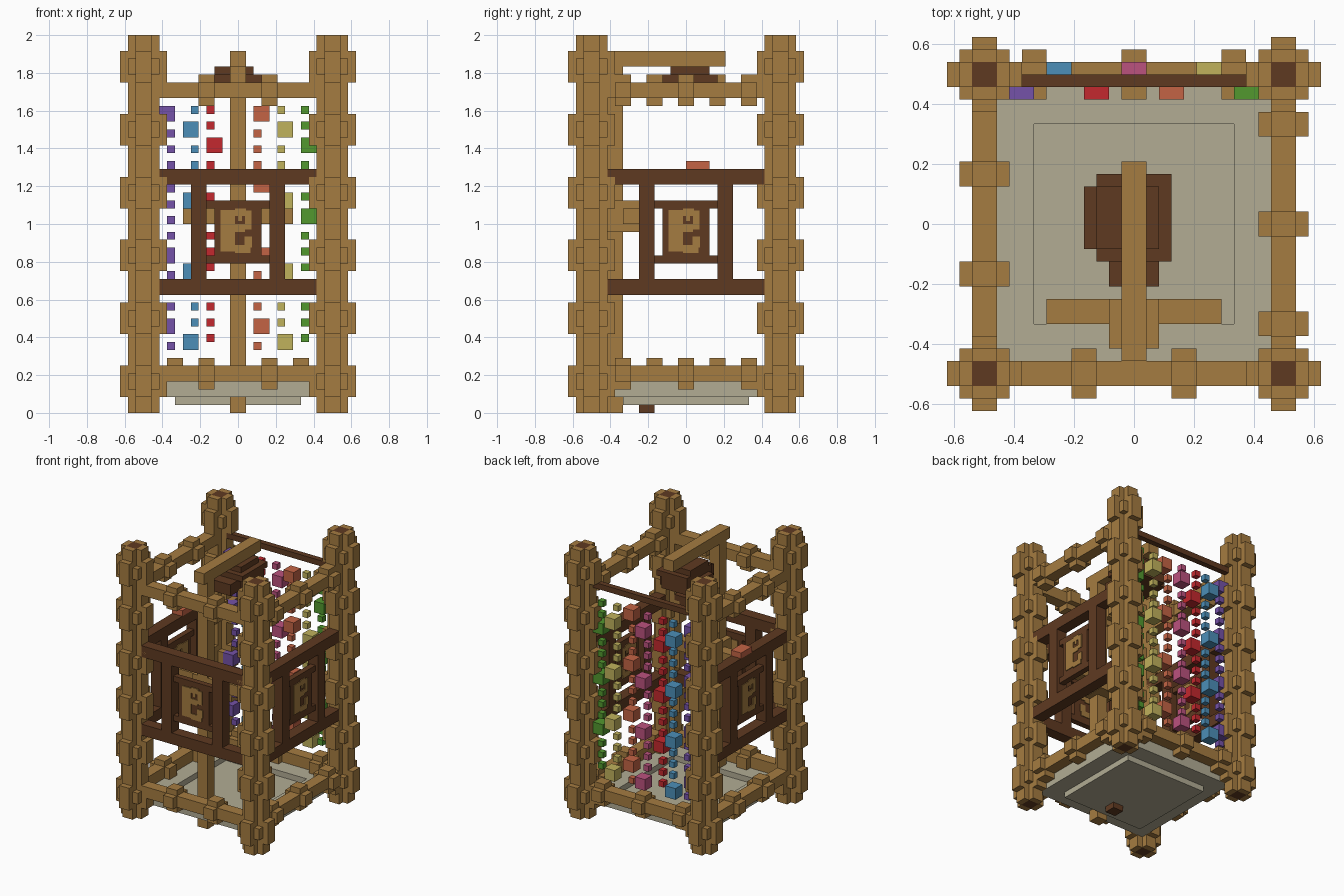
import bpy, bmesh, math
from mathutils import Matrix, Vector

cube = bpy.data.objects.get("Cube")
if cube:
    bpy.data.objects.remove(cube, do_unlink=True)

UNIT = 1 / 24  # one block


def material(name, hex_code):
    rgb = [int(hex_code[i:i + 2], 16) / 255 for i in (0, 2, 4)]
    lin = [c / 12.92 if c < 0.04 else ((c + 0.055) / 1.055) ** 2.4 for c in rgb]
    mat = bpy.data.materials.new(name)
    mat.use_nodes = True
    mat.diffuse_color = (*lin, 1)
    mat.node_tree.nodes["Principled BSDF"].inputs["Base Color"].default_value = (*lin, 1)
    return mat


wood = material("light wood", "A57C41")
dark = material("dark wood", "5F3A21")
stone = material("pale stone", "B2AC94")
purple = material("purple", "7552A8")
blue = material("blue", "4C8FB8")
red = material("red", "C4282E")
pink = material("pink", "BB527E")
orange = material("orange", "C46445")
yellow = material("yellow", "C0B25C")
green = material("green", "52982F")


def blocks(name, mat, boxes, turn=0, offset=(0, 0, 0)):
    """One object made of boxes given as (x range, y range, z range) in blocks."""
    bm = bmesh.new()
    place = Matrix.Rotation(math.radians(turn), 4, "Z") @ Matrix.Translation(offset)
    for box in boxes:
        centre = Vector([(a + b) / 2 for a, b in box])
        size = [b - a for a, b in box]
        bmesh.ops.create_cube(bm, size=1, matrix=place @ Matrix.Translation(centre)
                              @ Matrix.Diagonal((*size, 1)))
    bm.transform(Matrix.Scale(UNIT, 4))
    mesh = bpy.data.meshes.new(name)
    bm.to_mesh(mesh)
    bm.free()
    mesh.materials.append(mat)
    obj = bpy.data.objects.new(name, mesh)
    bpy.context.collection.objects.link(obj)
    return obj


def span(half, centre=0):
    return (centre - half, centre + half)


# Corner posts: dark core, wooden cross around it, stepped knots
def post(name, x, y):
    full = (0, 48)
    blocks(name + "_core", dark, [(span(1), span(1), full)], offset=(x, y, 0))
    parts = []
    for side in ((-2, -1), (1, 2)):
        parts += [(side, span(1), full), (span(1), side, full)]
    for z in range(4, 48, 8):
        parts += [(span(3), span(1), span(2, z)), (span(1), span(3), span(2, z)),
                  (span(2), span(2), span(1, z))]
    blocks(name, wood, parts, offset=(x, y, 0))


for y, depth in ((-12, "front"), (12, "back")):
    for x, side in ((-12, "right"), (12, "left")):
        post(f"{depth}_{side}_post", x, y)


# Cross beams with knots
def beam(name, z, knots, turn):
    parts = [(span(10), span(1), span(1))]
    for k in knots:
        parts += [(span(1, k), span(2), span(1)), (span(1, k), span(1), span(2))]
    blocks(name, wood, parts, turn, (0, -12, z))


pair, triple = (-4, 4), (-8, 0, 8)
for name, knots, turn in (("front", pair, 0), ("left", triple, 90),
                          ("back", triple, 180), ("right", pair, -90)):
    beam(name + "_lower_beam", 5, knots, turn)
    if name != "back":
        beam(name + "_upper_beam", 41, knots, turn)


# Railing with a framed carving on three sides
def railing(name, turn):
    at = (0, -12, 0)
    frame = [(span(10), span(1), span(1, z)) for z in (16, 30)]
    frame += [(span(1, x), span(1), (17, 29)) for x in (-5, 5)]
    frame += [(span(4), span(0.5), span(0.5, z)) for z in (19.5, 26.5)]
    frame.append((span(3), span(0.5), (20, 26)))
    blocks(name + "_railing", dark, frame, turn, at)
    thick = span(0.65)
    carving = [((-2.2, -0.4), thick, (20.5, 25.8)), ((-0.4, 1), thick, (25, 26)),
               ((0.9, 1.7), thick, (23.3, 25.7)), ((-0.4, 0.9), thick, (23, 24)),
               ((-0.4, 1.6), thick, (20.3, 21.3)), ((0.8, 1.8), thick, (21, 22.4)),
               ((0, 0.5), thick, (24.4, 25))]
    blocks(name + "_carving", wood, carving, turn, at)


for name, turn in (("front", 0), ("left", 90), ("right", -90)):
    railing(name, turn)
blocks("rail_cushion", orange, [((-13, -11), (0, 3), (31, 32))])

# Stepped stone floor
rim = []
for s in (-1, 1):
    strip = tuple(sorted((s * 8, s * 11)))
    rim += [(strip, span(11), (2, 4)), (span(8), strip, (2, 4))]
blocks("floor_rim", stone, rim)
blocks("floor_basin", stone, [(span(8), span(8), (1, 3))])

# Inner post with bracket arms and overhanging beam
blocks("inner_post", wood, [(span(1), (-10, -8), (0, 44)), (span(1), (-11, 5), (44, 46)),
                            (span(2), (-10, -6), (23, 27))])
blocks("bracket_arms", wood, [(span(7), (-8, -6), (24, 26))])
blocks("floor_peg", dark, [(span(1), (-6, -4), (0, 1))])

# Hanging dark bundle under the overhanging beam
blocks("hanging_bundle", dark, [
    ((-3, 2), (-2, 3), (43, 44)), ((-3, 3), (-3, 4), (42, 43)),
    ((-4, 3), (-2, 3), (40, 42)), ((-3, 2), (-3, 4), (40, 42)),
    (span(2), (-5, -3), (40, 42))])

# Bead curtain: every fourth bead is large
blocks("curtain_rod", dark, [(span(10), (11, 12), (41, 42))])


def bead_string(name, mat, x, grow, back, phase):
    wide = (x - 1, x + 1) if grow < 0 else (x, x + 2)
    deep = (11, 13) if back else (10, 12)
    parts, top, count = [], 39, -phase
    while top > 8:
        if count % 4 == 0:
            parts.append((wide, deep, (top - 2, top)))
            top -= 3
        else:
            parts.append(((x, x + 1), (11, 12), (top - 1, top)))
            top -= 2
        count += 1
    blocks(name + "_beads", mat, parts)


bead_string("purple", purple, -9, -1, False, 0)
bead_string("blue", blue, -6, -1, True, 1)
bead_string("red", red, -4, 1, False, 2)
bead_string("pink", pink, -1, 1, True, 1)
bead_string("orange", orange, 2, 1, False, 0)
bead_string("yellow", yellow, 5, 1, True, 1)
bead_string("green", green, 8, 1, False, 2)
